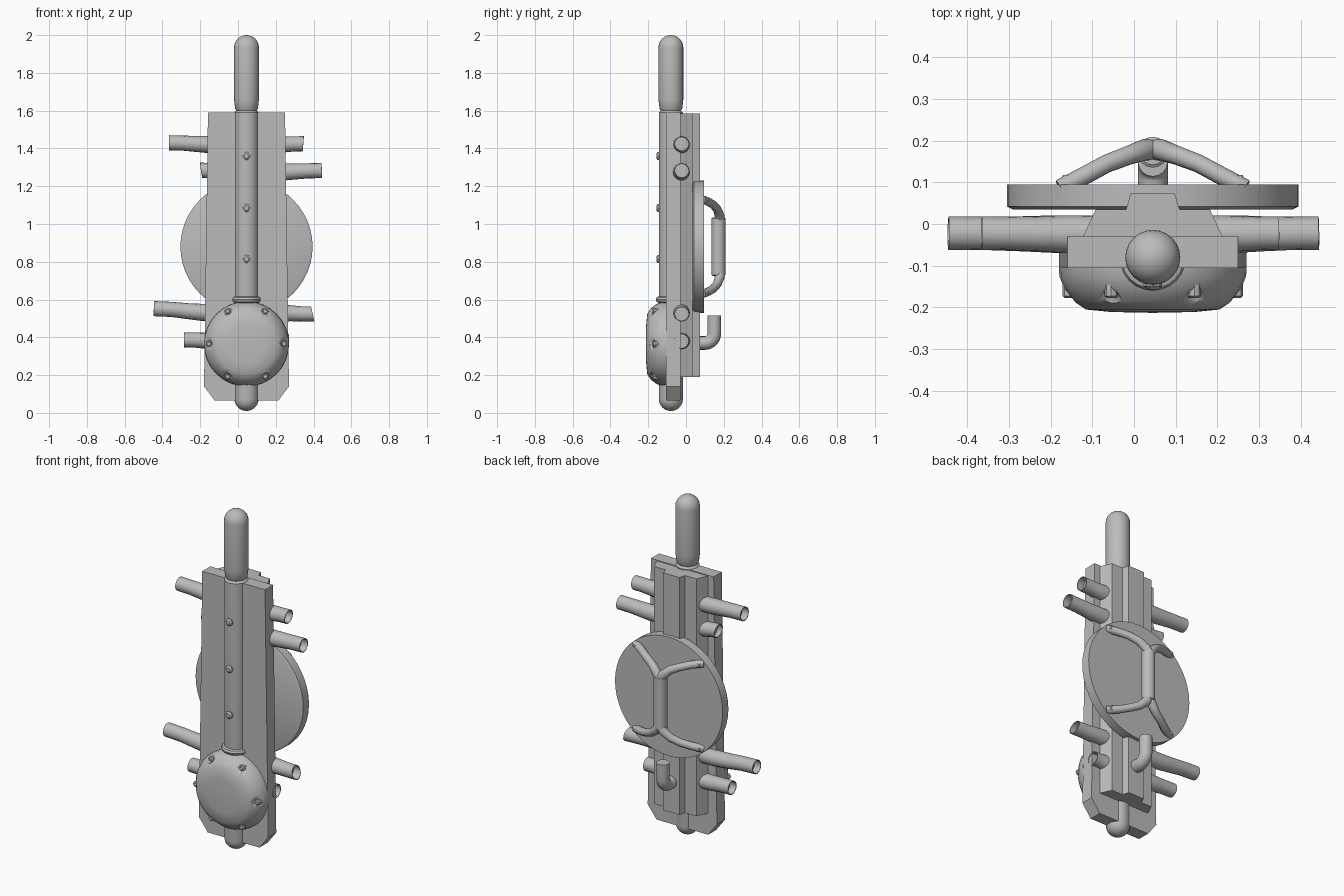
import bpy, bmesh, math
from mathutils import Vector

if "Cube" in bpy.data.objects:
    bpy.data.objects.remove(bpy.data.objects["Cube"])

CX = 0.045            # symmetry line of the body
ROD_Y = -0.08         # depth of the central rod
metal = bpy.data.materials.new("grey metal")
metal.diffuse_color = (0.5, 0.5, 0.5, 1)
metal.use_nodes = True
metal.node_tree.nodes["Principled BSDF"].inputs["Base Color"].default_value = metal.diffuse_color


def finish(name, bm, angle=35):
    bmesh.ops.recalc_face_normals(bm, faces=bm.faces)
    me = bpy.data.meshes.new(name)
    bm.to_mesh(me)
    bm.free()
    ob = bpy.data.objects.new(name, me)
    bpy.context.collection.objects.link(ob)
    me.materials.append(metal)
    if angle:
        bpy.ops.object.select_all(action='DESELECT')
        ob.select_set(True)
        bpy.context.view_layer.objects.active = ob
        bpy.ops.object.shade_smooth_by_angle(angle=math.radians(angle))
    return ob


def skin(name, rings, angle=35):
    """Bridge a list of equal rings and cap both ends."""
    bm = bmesh.new()
    vs = [[bm.verts.new(p) for p in ring] for ring in rings]
    n = len(vs[0])
    for a, b in zip(vs, vs[1:]):
        for i in range(n):
            bm.faces.new((a[i], a[(i + 1) % n], b[(i + 1) % n], b[i]))
    bm.faces.new(vs[0])
    bm.faces.new(vs[-1])
    return finish(name, bm, angle)


def lathe(name, profile, base, axis='z', n=24, angle=35):
    """Revolve (radius, height) pairs about the z or y axis through base."""
    rings = []
    for r, h in profile:
        ring = []
        for i in range(n):
            a = 2 * math.pi * i / n
            c, s = r * math.cos(a), r * math.sin(a)
            ring.append(Vector(base) + Vector((c, s, h) if axis == 'z' else (c, h, s)))
        rings.append(ring)
    return skin(name, rings, angle)


def prism(name, outline, lo, hi, axis):
    """Extrude an outline: (x, z) along y, or (x, y) along z."""
    put = (lambda u, v, w: (u, w, v)) if axis == 'y' else (lambda u, v, w: (u, v, w))
    return skin(name, [[put(u, v, w) for u, v in outline] for w in (lo, hi)], 0)


def tube(name, pts, r, n=16, ref=(0, 0, 1), hollow=0, slant=0):
    """Sweep a circle along pts; hollow is the depth of the open mouth."""
    pts = [Vector(p) for p in pts]
    radii = list(r) if isinstance(r, (list, tuple)) else [r] * len(pts)
    last = (pts[-1] - pts[-2]).normalized()
    if hollow:
        pts += [pts[-1] + last * 0.0005, pts[-1] - last * hollow]
        radii += [radii[-1] * 0.9] * 2
    rings = []
    k = len(pts) - (2 if hollow else 0)
    for i, p in enumerate(pts):
        if i >= k - 1:
            t = last
        else:
            t = (pts[i + 1] - p).normalized()
            if i:
                t = (t + (p - pts[i - 1]).normalized()).normalized()
        u = t.cross(Vector(ref)).normalized()
        v = u.cross(t)
        ring = []
        for j in range(n):
            a = 2 * math.pi * j / n
            off = (u * math.cos(a) + v * math.sin(a)) * radii[i]
            if hollow and k - 1 <= i <= k:
                off += t * slant * off.z
            ring.append(p + off)
        rings.append(ring)
    return skin(name, rings)


def arc(r, h, up, steps=6):
    """Rounded end of a rod as profile points."""
    return [(max(r * math.cos(a), 0.002), h + up * r * math.sin(a))
            for a in (math.pi / 2 * i / steps for i in range(steps + 1))]


# front plate with clipped lower corners
half = [(0.204, 1.59), (0.225, 0.14), (0.168, 0.065)]
prism("front_plate", [(CX + x, z) for x, z in half] + [(CX - x, z) for x, z in half[::-1]],
      -0.105, -0.03, 'y')

# stepped block behind the plate
half = [(0.168, -0.032), (0.137, 0.035), (0.064, 0.035), (0.053, 0.073)]
prism("back_block", [(CX + x, y) for x, y in half] + [(CX - x, y) for x, y in half[::-1]],
      0.19, 1.585, 'z')

# central rod, grip on top and rounded foot
lathe("central_rod", arc(0.064, 0.074, -1)[::-1] + [(0.064, 1.59), (0.052, 1.602), (0.052, 1.615)],
      (CX, ROD_Y, 0))
lathe("top_grip", [(0.05, 1.595), (0.06, 1.61), (0.066, 1.66)] + arc(0.066, 1.934, 1),
      (CX, ROD_Y, 0))
lathe("rod_collar", [(0.06, 0.58), (0.075, 0.588), (0.08, 0.6), (0.075, 0.612), (0.06, 0.618)],
      (CX, ROD_Y, 0))
for i, z in enumerate((0.815, 1.085, 1.36)):
    lathe(f"rod_bolt_{i}", [(0.022, 0.02), (0.022, -0.006), (0.013, -0.014)],
          (CX, -0.143, z), 'y', 8)

# round cover with six dimples and bolts
DZ = 0.365
dome = lathe("round_cover", [(0.225, -0.1), (0.224, -0.125), (0.212, -0.155), (0.19, -0.185),
                             (0.16, -0.205), (0.1, -0.211), (0.002, -0.213)], (CX, 0, DZ), 'y', 32, 50)
for i in range(6):
    a = math.pi / 3 * i
    c, s = math.cos(a), math.sin(a)
    bm = bmesh.new()
    bmesh.ops.create_icosphere(bm, subdivisions=3, radius=0.036)
    bmesh.ops.translate(bm, verts=bm.verts, vec=(CX + 0.218 * c, -0.19, DZ + 0.218 * s))
    cutter = finish(f"dimple_cutter_{i}", bm)
    cutter.hide_render = True
    cutter.hide_set(True)
    cut = dome.modifiers.new("dimple", 'BOOLEAN')
    cut.object = cutter
    cut.operation = 'DIFFERENCE'
    lathe(f"cover_bolt_{i}", [(0.016, 0.02), (0.016, -0.008), (0.01, -0.013)],
          (CX + 0.2 * c, -0.165, DZ + 0.2 * s), 'y', 8)

# rear disc
lathe("rear_disc", [(0.335, 0.035), (0.35, 0.042), (0.35, 0.095)], (CX, 0, 0.88), 'y', 48)

# rear handle: upright grip, four bent arms and their bolts
lathe("handle_grip", [(0.03, 0.725), (0.037, 0.73), (0.037, 1.03), (0.03, 1.035)], (CX, 0.172, 0), n=16)
for sx in (-1, 1):
    for sz in (-1, 1):
        path = [(0.0, 0.178, 0.13), (0.02, 0.178, 0.165), (0.06, 0.164, 0.2), (0.11, 0.145, 0.222),
                (0.16, 0.118, 0.238), (0.2, 0.097, 0.247), (0.222, 0.085, 0.25)]
        tube("handle_arm", [(CX + sx * x, y, 0.88 + sz * z) for x, y, z in path],
             [0.026, 0.026, 0.023, 0.022, 0.022, 0.022, 0.022], 12, (0, 1, 0))
        lathe("arm_bolt", [(0.014, 0.09), (0.014, 0.112), (0.009, 0.118)],
              (CX + sx * 0.205, 0, 0.88 + sz * 0.247), 'y', 8)

# upturned pipe low on the back
bend = [(CX, 0.1 + 0.05 * math.sin(a), 0.42 - 0.05 * math.cos(a))
        for a in (math.pi / 2 * i / 6 for i in range(7))]
tube("rear_pipe", [(CX, 0.03, 0.37)] + bend + [(CX, 0.15, 0.515)], 0.036, 16, (1, 0, 0))

# side pipes: height, reach, height at the mouth, slant of the mouth
PY = -0.025
for i, (z, reach, z_end, slant) in enumerate((
        (1.42, -0.365, 1.43, 0), (1.275, -0.195, 1.285, 0.2),
        (0.53, -0.445, 0.552, 0), (0.38, -0.285, 0.387, 0),
        (1.42, 0.345, 1.425, 0.1), (1.275, 0.443, 1.283, 0),
        (0.53, 0.395, 0.523, -0.25), (0.38, 0.268, 0.38, 0))):
    side = 1 if reach > 0 else -1
    x0 = CX + side * 0.1
    steps = [x0 + (reach - x0) * t for t in (0, 0.35, 0.55, 0.75, 1)]
    rise = z_end - z
    tube(f"side_pipe_{i}", [(x, PY + 0.003 * k / 4, z + rise * (0, 0.1, 0.4, 0.8, 1)[k])
                            for k, x in enumerate(steps)],
         [0.046, 0.045, 0.042, 0.04, 0.04], 16, (0, 1, 0), 0.04, slant)
